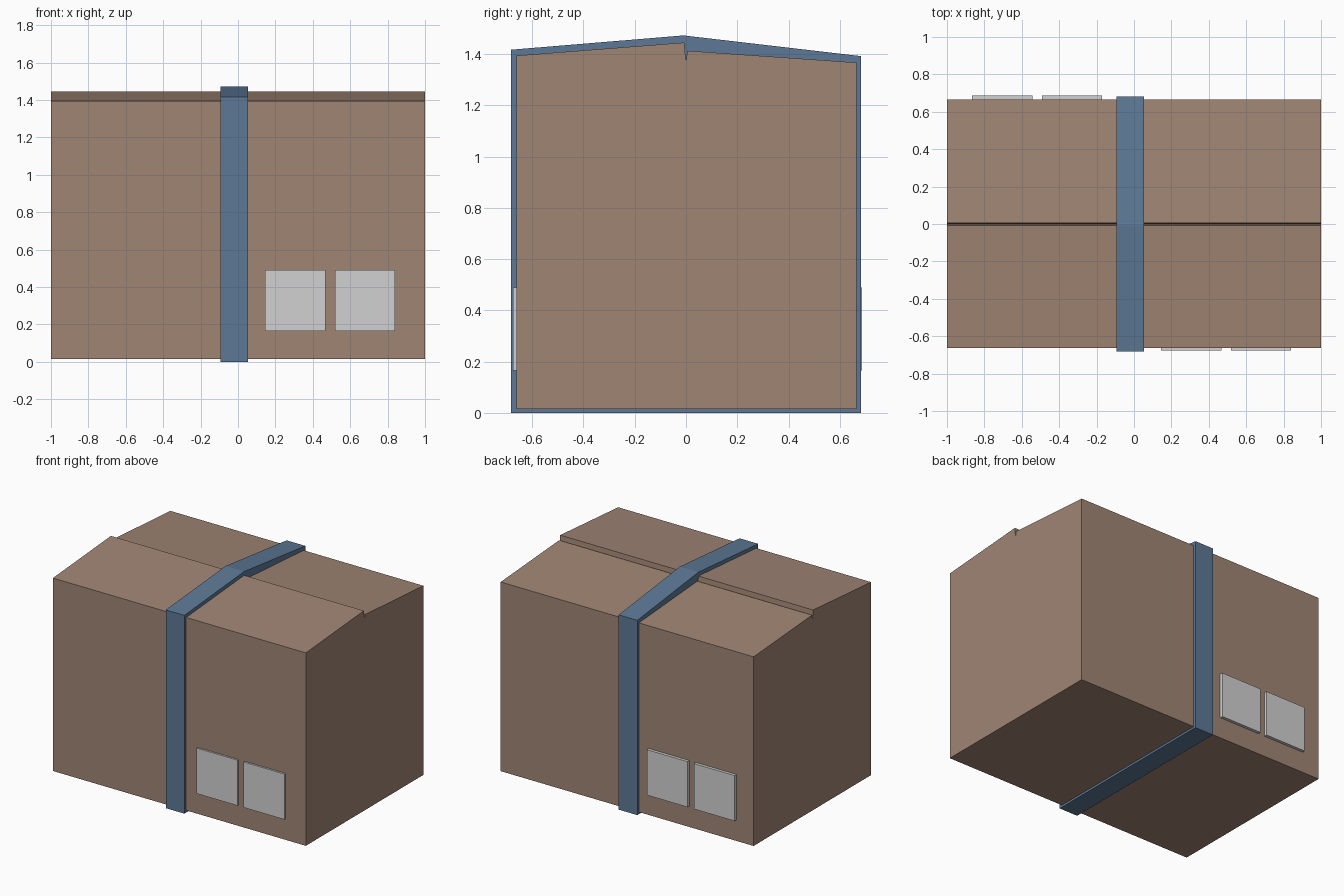
import bpy
import bmesh

cube = bpy.data.objects.get("Cube")
if cube:
    bpy.data.objects.remove(cube, do_unlink=True)


def make_material(name, rgb):
    mat = bpy.data.materials.new(name)
    mat.use_nodes = True
    color = (*rgb, 1.0)
    mat.diffuse_color = color
    mat.node_tree.nodes["Principled BSDF"].inputs["Base Color"].default_value = color
    return mat


cardboard = make_material("cardboard brown", (0.35, 0.235, 0.175))
blue = make_material("strap blue", (0.11, 0.19, 0.305))
label_grey = make_material("label grey", (0.64, 0.64, 0.64))


def finish(bm, name, mat):
    bmesh.ops.recalc_face_normals(bm, faces=bm.faces)
    mesh = bpy.data.meshes.new(name)
    bm.to_mesh(mesh)
    bm.free()
    mesh.materials.append(mat)
    obj = bpy.data.objects.new(name, mesh)
    bpy.context.collection.objects.link(obj)
    return obj


def extrude_x(name, faces_yz, x0, x1, mat):
    """Extrude flat faces in the YZ plane from x0 to x1."""
    bm = bmesh.new()
    for points in faces_yz:
        bm.faces.new([bm.verts.new((x0, y, z)) for y, z in points])
    bmesh.ops.remove_doubles(bm, verts=bm.verts, dist=0.0001)
    result = bmesh.ops.extrude_face_region(bm, geom=bm.faces[:], use_keep_orig=True)
    moved = [v for v in result["geom"] if isinstance(v, bmesh.types.BMVert)]
    bmesh.ops.translate(bm, verts=moved, vec=(x1 - x0, 0, 0))
    return finish(bm, name, mat)


# Box: the front flap ends a little higher than the rear one, with a thin gap
box_profile = [(-0.662, 0.015), (0.665, 0.015), (0.665, 1.367), (0.005, 1.413),
               (0.0, 1.367), (-0.007, 1.445), (-0.662, 1.394)]
extrude_x("cardboard_box", [box_profile], -1.0, 1.0, cardboard)

# Strap: closed band hugging the box and bridging the flap gap
strap_profile = [(-0.683, 0.0), (0.683, 0.0), (0.683, 1.392), (0.005, 1.471),
                 (0.0, 1.472), (-0.007, 1.473), (-0.683, 1.417)]
band = []
for i in range(len(box_profile)):
    j = (i + 1) % len(box_profile)
    band.append([strap_profile[i], strap_profile[j], box_profile[j], box_profile[i]])
extrude_x("strap", band, -0.093, 0.054, blue)


# Labels: two raised plates on the front and two on the back
def label(name, x0, y0, y1):
    width, z0, z1 = 0.322, 0.165, 0.49
    outline = [(y0, z0), (y1, z0), (y1, z1), (y0, z1)]
    extrude_x(name, [outline], x0, x0 + width, label_grey)


for side, x in (("right", 0.145), ("left", 0.518)):
    label("front_label_" + side, x, -0.675, -0.66)
for side, x in (("right", -0.865), ("left", -0.492)):
    label("back_label_" + side, x, 0.663, 0.686)
